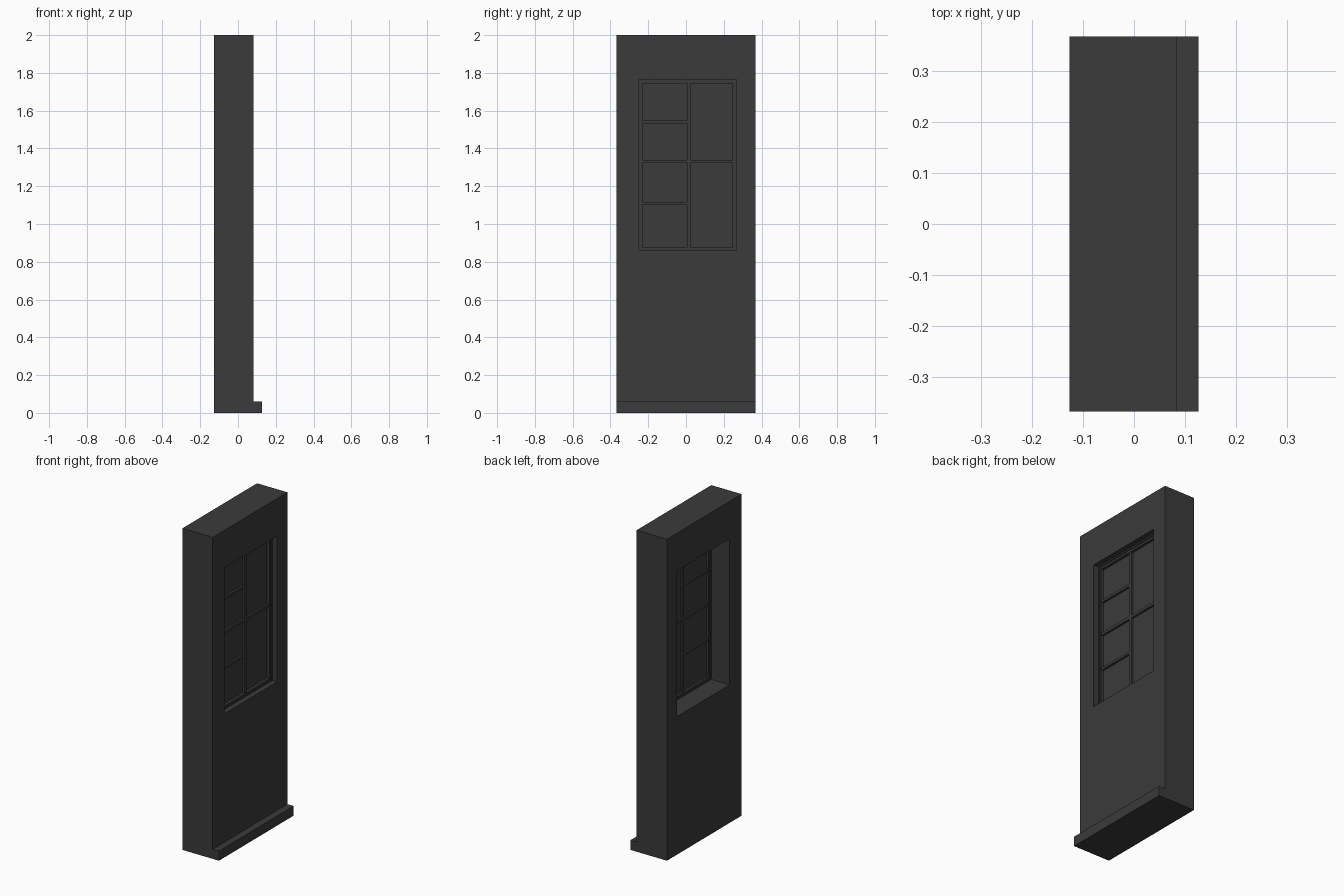
import bpy
import bmesh

if "Cube" in bpy.data.objects:
    bpy.data.objects.remove(bpy.data.objects["Cube"], do_unlink=True)

# One flat dark grey for the whole wall section
grey = bpy.data.materials.new("dark grey")
grey.use_nodes = True
colour = (0.043, 0.043, 0.043, 1)
grey.diffuse_color = colour
grey.node_tree.nodes["Principled BSDF"].inputs["Base Color"].default_value = colour


def finish(name, bm):
    bmesh.ops.recalc_face_normals(bm, faces=bm.faces)
    mesh = bpy.data.meshes.new(name)
    bm.to_mesh(mesh)
    bm.free()
    mesh.materials.append(grey)
    bpy.context.collection.objects.link(bpy.data.objects.new(name, mesh))


def block(name, xs, ys, zs):
    """Solid box between the given limits."""
    bm = bmesh.new()
    bmesh.ops.create_cube(bm, size=1)
    for v in bm.verts:
        v.co = [lim[1] if c > 0 else lim[0] for c, lim in zip(v.co, (xs, ys, zs))]
    finish(name, bm)


def ring(name, xs, outer, inner):
    """Rectangular frame; outer and inner are (y0, y1, z0, z1)."""
    bm = bmesh.new()

    def loop(x, rect):
        y0, y1, z0, z1 = rect
        return [bm.verts.new((x, y, z)) for y, z in ((y0, z0), (y1, z0), (y1, z1), (y0, z1))]

    loops = [loop(xs[0], outer), loop(xs[1], outer), loop(xs[1], inner), loop(xs[0], inner)]
    for a, b in zip(loops, loops[1:] + loops[:1]):
        for i in range(4):
            j = (i + 1) % 4
            bm.faces.new((a[i], a[j], b[j], b[i]))
    finish(name, bm)


opening = (-0.249, 0.267, 0.859, 1.766)
casing_inner = (-0.241, 0.257, 0.867, 1.757)
sash_inner = (-0.231, 0.246, 0.876, 1.744)

# Wall with its window opening, and the skirting at its foot
ring("wall", (-0.126, 0.083), (-0.367, 0.367, 0, 2), opening)
block("skirting", (0.083, 0.126), (-0.367, 0.367), (0, 0.06))

# Window frame, set deep from one side and shallow from the other
ring("window_casing", (0.0, 0.05), opening, casing_inner)
ring("window_sash", (0.006, 0.044), casing_inner, sash_inner)
block("window_pane", (0.021, 0.027), sash_inner[:2], sash_inner[2:])

# Glazing bars
bar = (0.01, 0.04)
block("upright_bar", bar, (0.005, 0.024), sash_inner[2:])
block("middle_rail", bar, sash_inner[:2], (1.322, 1.34))
for name, z in (("lower", 1.108), ("upper", 1.54)):
    block(name + "_small_bar", bar, (sash_inner[0], 0.005), (z - 0.008, z + 0.008))
